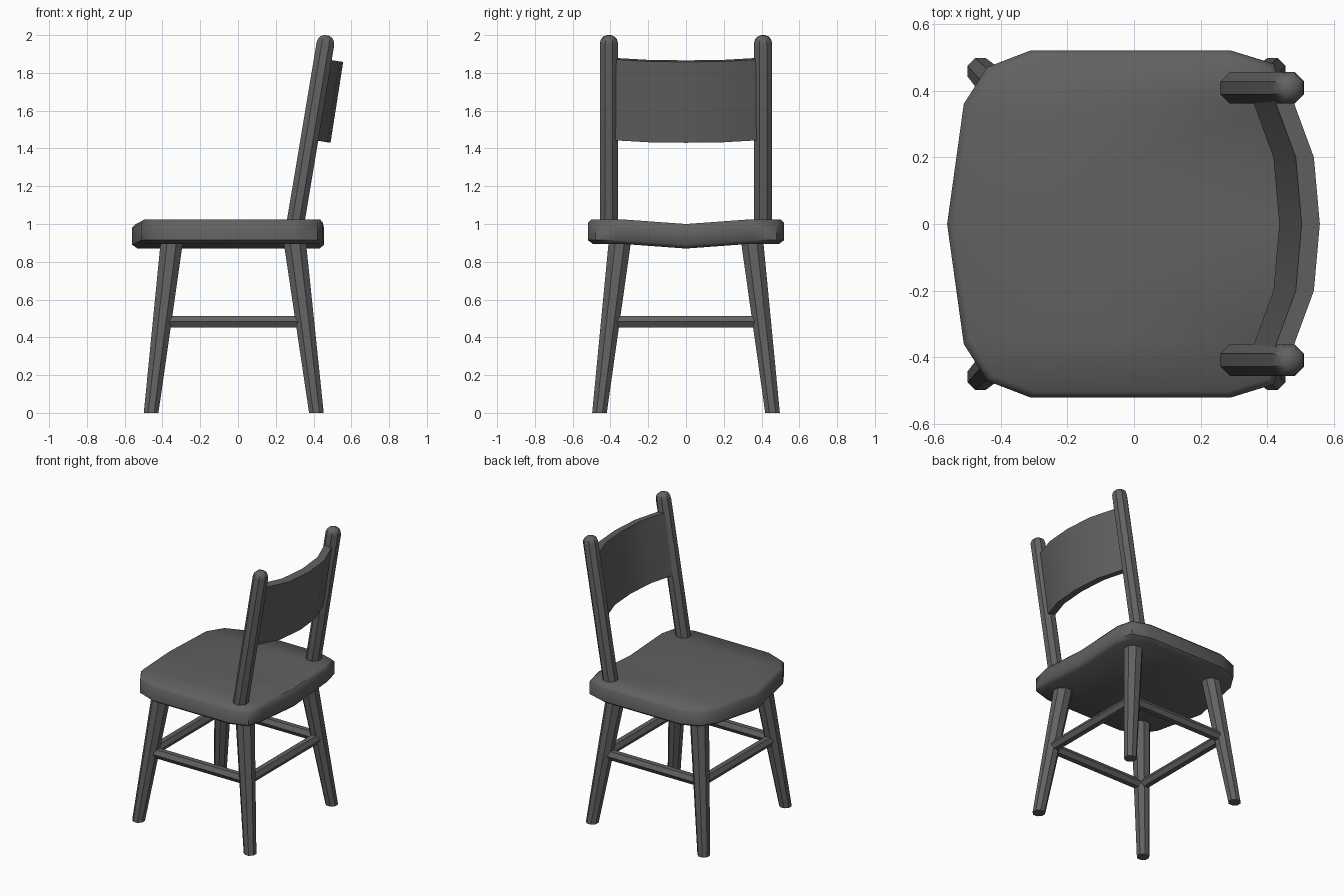
import bpy, bmesh, math
from mathutils import Vector

if "Cube" in bpy.data.objects:
    bpy.data.objects.remove(bpy.data.objects["Cube"])

wood = bpy.data.materials.new("dark_grey_wood")
wood.diffuse_color = (0.12, 0.12, 0.12, 1)
wood.use_nodes = True
wood.node_tree.nodes["Principled BSDF"].inputs["Base Color"].default_value = wood.diffuse_color


def finish(bm, name, angle=35):
    """Turn a bmesh into a named, coloured and shaded object."""
    bmesh.ops.recalc_face_normals(bm, faces=bm.faces)
    mesh = bpy.data.meshes.new(name)
    bm.to_mesh(mesh)
    bm.free()
    obj = bpy.data.objects.new(name, mesh)
    bpy.context.collection.objects.link(obj)
    mesh.materials.append(wood)
    bpy.ops.object.select_all(action='DESELECT')
    obj.select_set(True)
    bpy.context.view_layer.objects.active = obj
    bpy.ops.object.shade_smooth_by_angle(angle=math.radians(angle))
    return obj


def loft(name, rings, angle=35):
    """Skin closed rings of points and cap both ends."""
    bm = bmesh.new()
    loops = [[bm.verts.new(p) for p in ring] for ring in rings]
    n = len(loops[0])
    for a, b in zip(loops, loops[1:]):
        for i in range(n):
            j = (i + 1) % n
            bm.faces.new((a[i], a[j], b[j], b[i]))
    bm.faces.new(loops[0][::-1])
    bm.faces.new(loops[-1])
    return finish(bm, name, angle)


def circle(center, r, n, u, v):
    """Regular polygon around center, flat side towards u and v."""
    c, u, v = Vector(center), Vector(u), Vector(v)
    return [c + r * (math.cos(t) * u + math.sin(t) * v)
            for t in (2 * math.pi * (i + 0.5) / n for i in range(n))]


X, Y, Z = (1, 0, 0), (0, 1, 0), (0, 0, 1)

# Seat: half outline from front centre to back centre, mirrored across y
outline = [(-0.56, 0), (-0.51, 0.36), (-0.44, 0.47), (-0.31, 0.52),
           (0.29, 0.52), (0.42, 0.48), (0.45, 0.36), (0.455, 0)]
levels = [(0.95, 0.895), (1, 0.915), (1, 1.005), (0.965, 1.025)]
bm = bmesh.new()
rings = []
for s, z in levels:
    rings.append([bm.verts.new((x * s, y * s, z - 0.025 * max(0, 1 - y / 0.36)))
                  for x, y in outline])
for a, b in zip(rings, rings[1:]):
    for i in range(len(outline) - 1):
        bm.faces.new((a[i], a[i + 1], b[i + 1], b[i]))
for r in (rings[0], rings[-1]):
    bm.faces.new((r[0], r[1], r[6], r[7]))    # dipped middle
    bm.faces.new(r[1:7])                      # level side
geom = bmesh.ops.duplicate(bm, geom=bm.verts[:] + bm.edges[:] + bm.faces[:])["geom"]
for v in geom:
    if isinstance(v, bmesh.types.BMVert):
        v.co.y = -v.co.y
bmesh.ops.remove_doubles(bm, verts=bm.verts, dist=1e-4)
finish(bm, "seat", 50)

for side, label in ((-1, "right"), (1, "left")):
    # Tapered, splayed legs
    for end, x0, x1 in (("front", -0.46, -0.35), ("back", 0.415, 0.30)):
        loft(f"{end}_leg_{label}",
             [circle((x0, side * 0.458, 0), 0.042, 8, X, Y),
              circle((x1, side * 0.35, 0.91), 0.064, 8, X, Y)])

    # Leaning back post with a rounded top
    foot, top = Vector((0.30, side * 0.408, 0.98)), Vector((0.463, side * 0.408, 1.955))
    axis = (top - foot).normalized()
    across = Vector(Y).cross(axis)
    dome = [circle(top + axis * 0.046 * math.sin(t), 0.051 * math.cos(t), 8, across, Y)
            for t in map(math.radians, (0, 25, 50, 75))]
    loft(f"back_post_{label}", [circle(foot, 0.051, 8, across, Y)] + dome)

    # Side stretcher
    loft(f"side_stretcher_{label}",
         [circle((x, side * 0.40, 0.483), 0.035, 6, Z, Y) for x in (-0.40, 0.355)])

# Front and back stretchers
for name, x in (("front_stretcher", -0.40), ("back_stretcher", 0.355)):
    loft(name, [circle((x, y, 0.483), 0.035, 6, Z, X) for y in (-0.40, 0.40)])

# Curved backrest slat, tilted like the posts
tilt = 0.155
normal = Vector((math.cos(tilt), 0, -math.sin(tilt)))
up = Vector((math.sin(tilt), 0, math.cos(tilt)))
sections = []
for y, bow in ((-0.38, -0.085), (-0.2, -0.018), (0, 0), (0.2, -0.018), (0.38, -0.085)):
    p = Vector((0.49, y, 1.43)) + normal * bow
    q = p - normal * 0.055
    sections.append([p, p + up * 0.433, q + up * 0.433, q])
loft("backrest_slat", sections)
